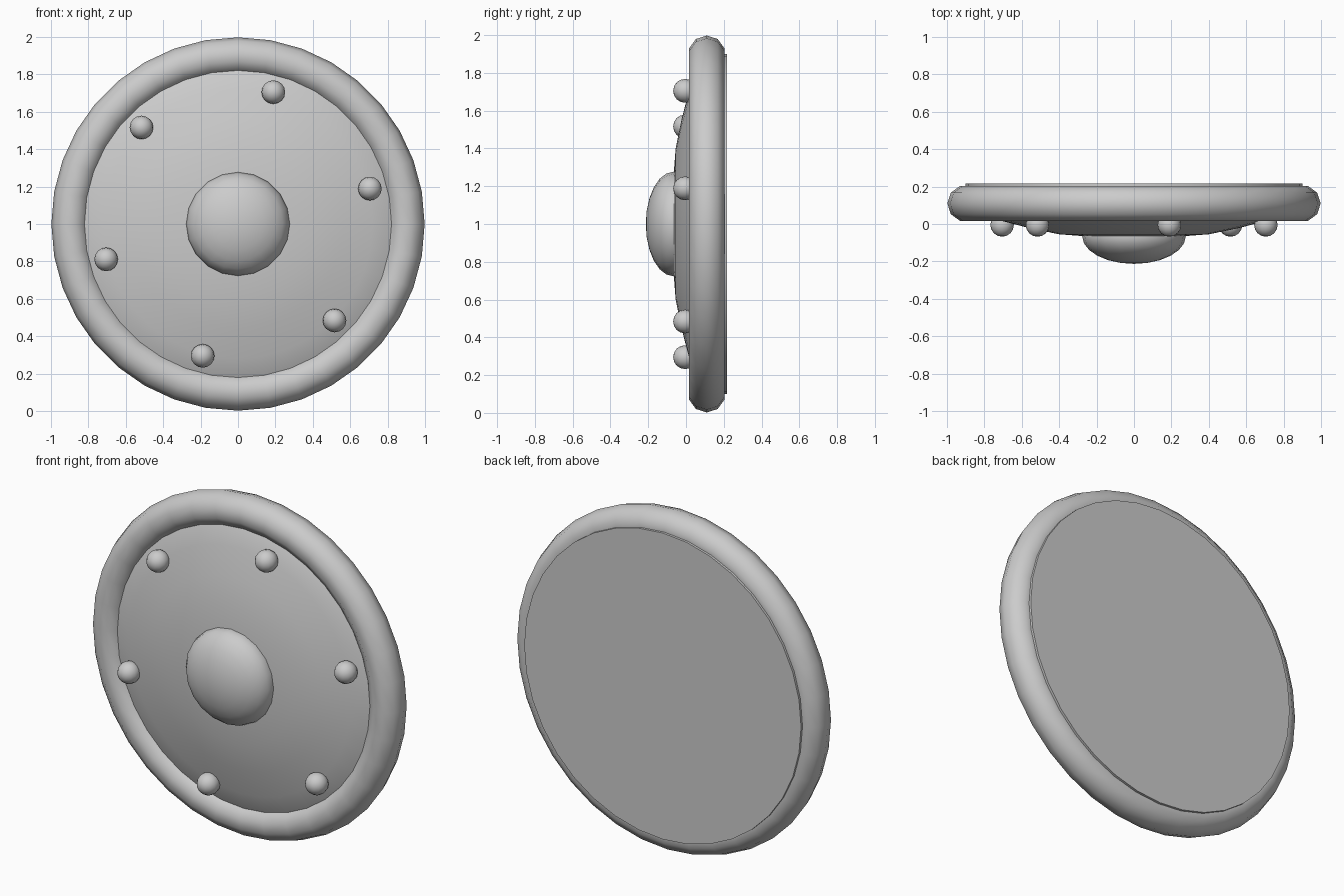
import bpy, bmesh, math
from mathutils import Matrix, Vector

if "Cube" in bpy.data.objects:
    bpy.data.objects.remove(bpy.data.objects["Cube"])

CENTRE_Z = 1.0


def finish(name, bm, sharp=None):
    bmesh.ops.recalc_face_normals(bm, faces=bm.faces[:])
    mesh = bpy.data.meshes.new(name)
    bm.to_mesh(mesh)
    bm.free()
    for p in mesh.polygons:
        p.use_smooth = True
    if sharp:
        mesh.set_sharp_from_angle(angle=math.radians(sharp))
    obj = bpy.data.objects.new(name, mesh)
    bpy.context.collection.objects.link(obj)
    return obj


def lathe(name, profile, segments, closed=False, sharp=None):
    """Spin a (radius, y) profile around the y axis through the shield centre."""
    bm = bmesh.new()
    verts = [bm.verts.new((r, y, CENTRE_Z)) for r, y in profile]
    edges = [bm.edges.new(pair) for pair in zip(verts, verts[1:])]
    if closed:
        edges.append(bm.edges.new((verts[-1], verts[0])))
    bmesh.ops.spin(bm, geom=verts + edges, cent=(0, 0, CENTRE_Z), axis=(0, 1, 0),
                   angle=math.tau, steps=segments, use_duplicate=False)
    bmesh.ops.remove_doubles(bm, verts=bm.verts[:], dist=1e-4)
    return finish(name, bm, sharp)


def ball(name, centre, radius, depth, segments, rings):
    """Sphere with its poles facing front and back."""
    bm = bmesh.new()
    m = (Matrix.Translation(Vector(centre)) @ Matrix.Rotation(math.pi / 2, 4, 'X')
         @ Matrix.Diagonal((radius, radius, depth, 1)))
    bmesh.ops.create_uvsphere(bm, u_segments=segments, v_segments=rings,
                              radius=1, matrix=m)
    return finish(name, bm)


# Domed face with a flat back
lathe("shield_body", [(0, -0.074), (0.2, -0.07), (0.4, -0.055), (0.56, -0.022),
                      (0.72, 0.02), (0.83, 0.055), (0.9, 0.1),
                      (0.9, 0.217), (0, 0.217)], 36, sharp=35)

# Rounded rim
ring = [(0.9 + 0.098 * math.cos(math.tau * i / 10),
         0.11 + 0.098 * math.sin(math.tau * i / 10)) for i in range(10)]
lathe("rim", ring, 36, closed=True)

# Central boss
ball("boss", (0, -0.065, CENTRE_Z), 0.277, 0.148, 20, 12)

# Ring of studs
for i in range(6):
    a = math.radians(15 + 60 * i)
    ball(f"stud_{i + 1}", (0.73 * math.cos(a), -0.005, CENTRE_Z + 0.73 * math.sin(a)),
         0.063, 0.063, 16, 8)
